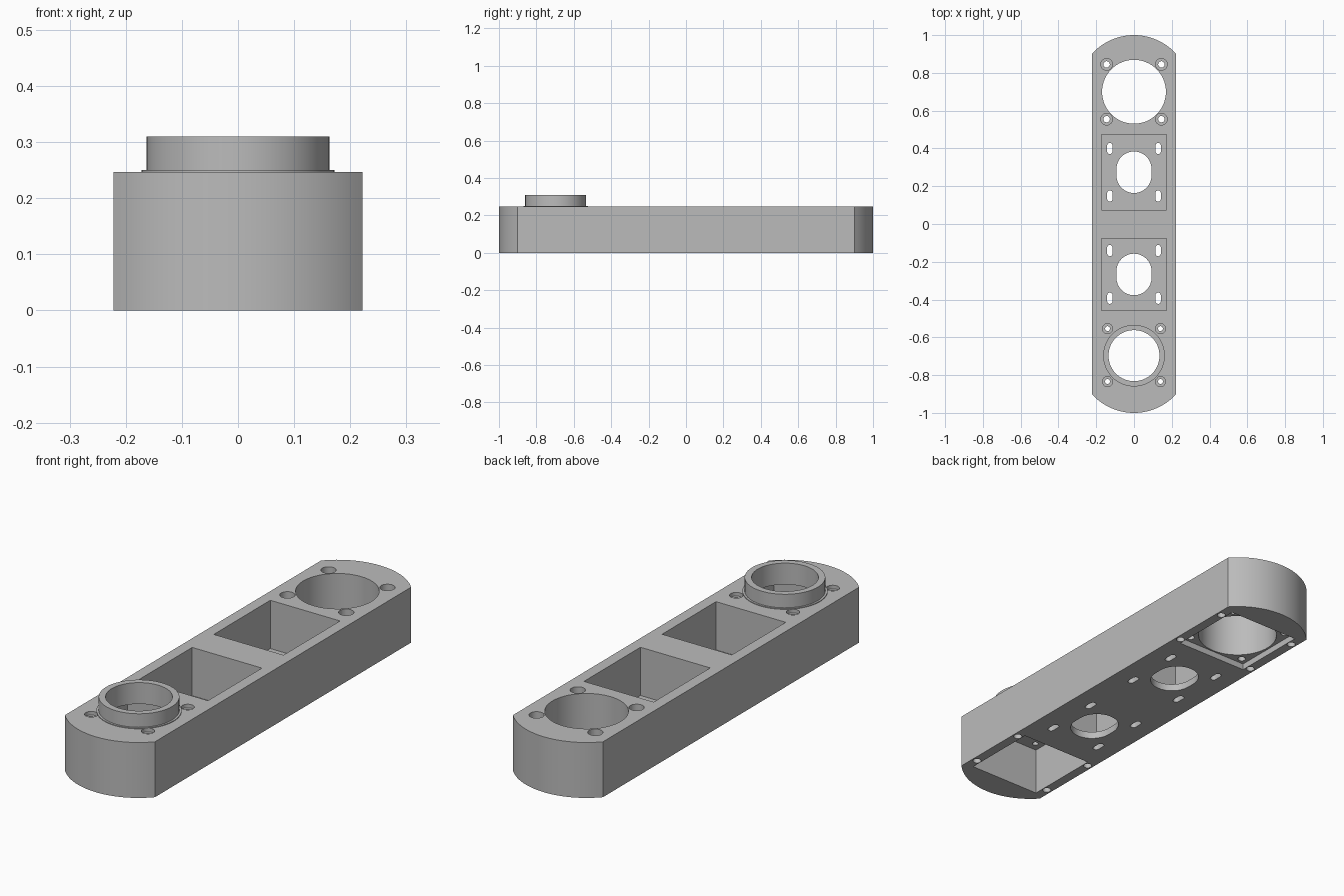
import bpy, bmesh
from math import sin, cos, pi, asin
from mathutils import Matrix

if "Cube" in bpy.data.objects:
    bpy.data.objects.remove(bpy.data.objects["Cube"])

TOP = 0.247
END_Y = 0.7

grey = bpy.data.materials.new("plain_grey")
grey.use_nodes = True
colour = (0.5, 0.5, 0.5, 1)
grey.diffuse_color = colour
grey.node_tree.nodes["Principled BSDF"].inputs["Base Color"].default_value = colour


def finish(bm, name):
    bmesh.ops.recalc_face_normals(bm, faces=bm.faces)
    mesh = bpy.data.meshes.new(name)
    bm.to_mesh(mesh)
    bm.free()
    mesh.materials.append(grey)
    obj = bpy.data.objects.new(name, mesh)
    bpy.context.collection.objects.link(obj)
    return obj


def prism(name, outline, z0, z1):
    bm = bmesh.new()
    face = bm.faces.new([bm.verts.new((x, y, z0)) for x, y in outline])
    out = bmesh.ops.extrude_face_region(bm, geom=[face])
    verts = [g for g in out["geom"] if isinstance(g, bmesh.types.BMVert)]
    bmesh.ops.translate(bm, verts=verts, vec=(0, 0, z1 - z0))
    return finish(bm, name)


def arc(cx, cy, r, a0, a1, n):
    return [(cx + r * cos(a0 + (a1 - a0) * i / n), cy + r * sin(a0 + (a1 - a0) * i / n))
            for i in range(n + 1)]


def circle(cx, cy, r, n=32):
    return arc(cx, cy, r, 0, 2 * pi, n)[:-1]


def slot(cx, cy, r, stretch, n=16):
    return arc(cx, cy + stretch, r, 0, pi, n) + arc(cx, cy - stretch, r, pi, 2 * pi, n)


def rect(cx, cy, hx, hy):
    return [(cx - hx, cy - hy), (cx + hx, cy - hy), (cx + hx, cy + hy), (cx - hx, cy + hy)]


# Long bar with shallow rounded ends
spread = asin(0.222 / 0.3)
body = prism("body", arc(0, END_Y, 0.3, pi / 2 - spread, pi / 2 + spread, 24)
             + arc(0, -END_Y, 0.3, 1.5 * pi - spread, 1.5 * pi + spread, 24), 0, TOP)


def cut(outline, z0, z1):
    cutter = prism("cutter", outline, z0, z1)
    cutter.hide_render = True
    mod = body.modifiers.new("cut", "BOOLEAN")
    mod.operation, mod.solver, mod.object = "DIFFERENCE", "EXACT", cutter
    bpy.context.view_layer.objects.active = body
    bpy.ops.object.modifier_apply(modifier=mod.name)
    mesh = cutter.data
    bpy.data.objects.remove(cutter)
    bpy.data.meshes.remove(mesh)


LOW, HIGH = -0.1, 0.4
FLOOR = 0.032

# Two square wells with an oval opening and four slots in each floor
for cy, half in ((0.274, 0.199), (-0.267, 0.19)):
    cut(rect(0, cy, 0.172, half), FLOOR, HIGH)
    cut(slot(0, cy, 0.093, 0.017), LOW, HIGH)
    for sx in (-1, 1):
        for sy in (-1, 1):
            cut(slot(sx * 0.128, cy + sy * 0.126, 0.014, 0.016, 8), LOW, FLOOR + 0.05)

# Back end: through bore and shallow square recess underneath
cut(rect(0, END_Y, 0.178, 0.175), LOW, 0.028)
cut(circle(0, END_Y, 0.169, 64), LOW, HIGH)

# Front end: deep square chamber underneath, opening through its roof
cut(rect(0, -END_Y, 0.178, 0.175), LOW, 0.215)
cut(circle(0, -0.697, 0.135, 64), LOW, HIGH)

# Counterbored bolt holes around both ends, and blind holes underneath
for sx in (-1, 1):
    for sy in (-1, 1):
        for cx, cy, bore, head, seat in ((0.145, END_Y, 0.017, 0.031, 0.06),
                                         (0.14, -0.694, 0.013, 0.027, 0.231)):
            x, y = sx * cx, cy + sy * cx
            cut(circle(x, y, bore, 20), LOW, HIGH)
            cut(circle(x, y, head), seat, HIGH)
        for end in (-1, 1):
            cut(circle(sx * 0.198, end * 0.688 + sy * 0.138, 0.018, 20), LOW, 0.06)

# Raised collar with a thin flange at its foot
bm = bmesh.new()
profile = [(0.135, TOP), (0.172, TOP), (0.172, 0.25), (0.163, 0.25), (0.163, 0.31), (0.135, 0.31)]
verts = [bm.verts.new((r, 0, z)) for r, z in profile]
edges = [bm.edges.new((verts[i - 1], v)) for i, v in enumerate(verts)]
bmesh.ops.spin(bm, geom=verts + edges, cent=(0, 0, 0), axis=(0, 0, 1),
               angle=2 * pi, steps=64, use_merge=True)
bmesh.ops.remove_doubles(bm, verts=bm.verts, dist=0.0001)
bmesh.ops.transform(bm, matrix=Matrix.Translation((0, -0.697, 0)), verts=bm.verts)
collar = finish(bm, "collar")

# Smooth curved walls, keep sharp rims
bpy.ops.object.select_all(action="DESELECT")
for obj in (body, collar):
    obj.select_set(True)
bpy.context.view_layer.objects.active = body
bpy.ops.object.shade_smooth_by_angle(angle=0.5)
